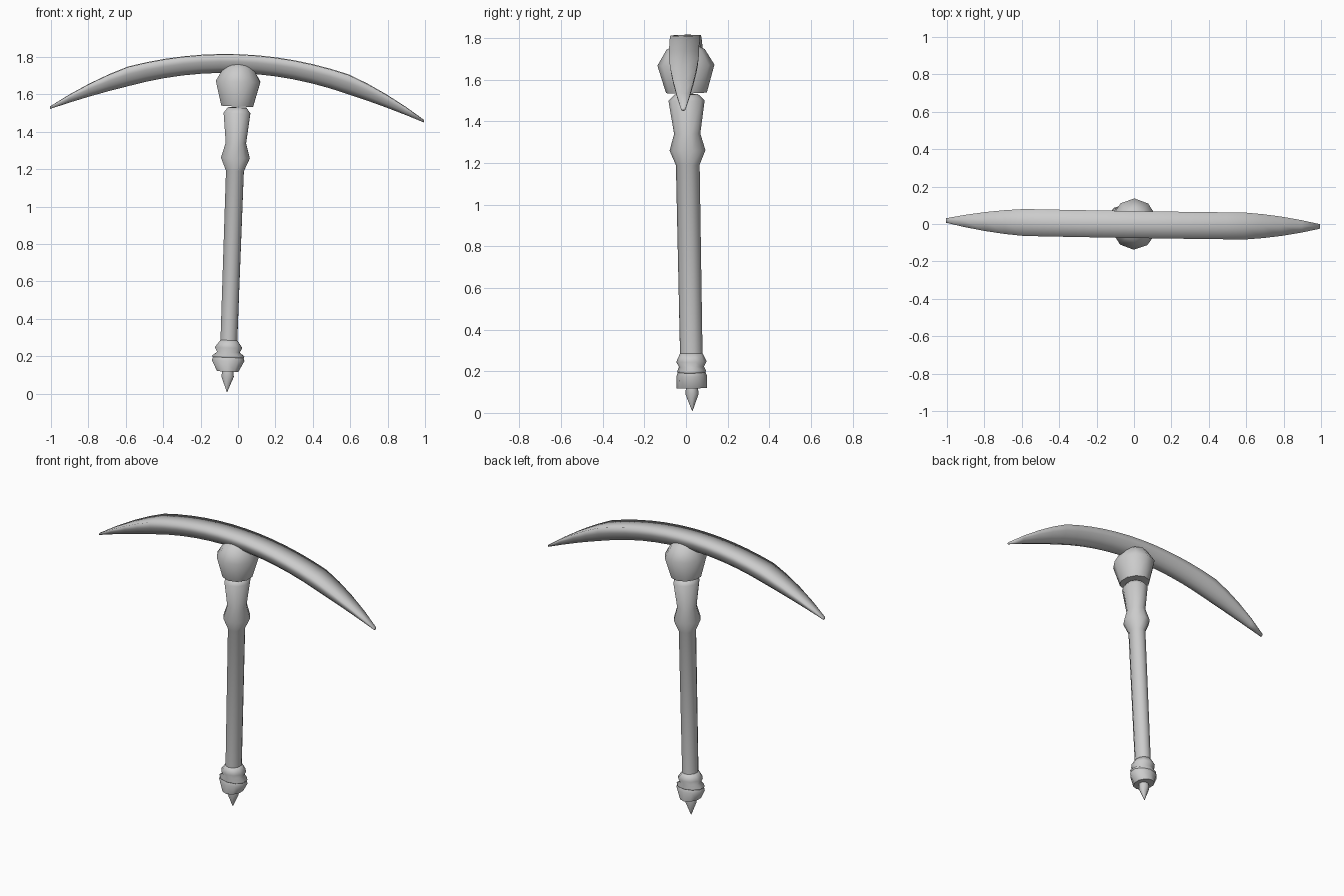
import bpy, bmesh
from math import sin, cos, pi, radians
from mathutils import Matrix, Vector

cube = bpy.data.objects.get("Cube")
if cube:
    bpy.data.objects.remove(cube, do_unlink=True)

gray = bpy.data.materials.new("plain gray")
gray.use_nodes = True
gray.diffuse_color = (0.6, 0.6, 0.6, 1)
gray.node_tree.nodes["Principled BSDF"].inputs["Base Color"].default_value = (0.6, 0.6, 0.6, 1)

# The whole tool leans slightly about the middle of its head
PIVOT = Vector((0, 0, 1.65))
LEAN = (Matrix.Translation(PIVOT) @ Matrix.Rotation(-0.016, 4, 'Z')
        @ Matrix.Rotation(0.036, 4, 'Y') @ Matrix.Rotation(0.018, 4, 'X')
        @ Matrix.Translation(-PIVOT))


def loft(name, rings, angle=180):
    """Skin a list of equal-length point rings and cap both ends."""
    bm = bmesh.new()
    rows = [[bm.verts.new(p) for p in ring] for ring in rings]
    count = len(rows[0])
    for a, b in zip(rows, rows[1:]):
        for i in range(count):
            j = (i + 1) % count
            bm.faces.new((a[i], a[j], b[j], b[i]))
    bm.faces.new(rows[0])
    bm.faces.new(rows[-1])
    bmesh.ops.recalc_face_normals(bm, faces=bm.faces)
    bm.transform(LEAN)
    mesh = bpy.data.meshes.new(name)
    bm.to_mesh(mesh)
    bm.free()
    mesh.materials.append(gray)
    obj = bpy.data.objects.new(name, mesh)
    bpy.context.collection.objects.link(obj)
    bpy.ops.object.select_all(action='DESELECT')
    obj.select_set(True)
    bpy.context.view_layer.objects.active = obj
    bpy.ops.object.shade_smooth_by_angle(angle=radians(angle))
    return obj


def turned(name, profile, sides=10, angle=75):
    """Oval turned part from (height, x radius, y radius) steps."""
    turn = [pi / 2 + 2 * pi * i / sides for i in range(sides)]
    return loft(name, [[(rx * cos(t), ry * sin(t), z) for t in turn]
                       for z, rx, ry in profile], angle)


# Handle: shaft, swelling, neck and flared top
turned("handle", [(0.27, 0.047, 0.054), (1.19, 0.05, 0.057), (1.26, 0.081, 0.086),
                  (1.34, 0.057, 0.063), (1.50, 0.075, 0.087), (1.53, 0.052, 0.055)])

# Collar rings above the pommel
turned("pommel_collar", [(0.285, 0.047, 0.054), (0.245, 0.077, 0.073),
                         (0.22, 0.063, 0.06), (0.20, 0.091, 0.07), (0.19, 0.085, 0.065)])

# Pommel and its spike
turned("pommel", [(0.195, 0.085, 0.066), (0.175, 0.091, 0.074), (0.118, 0.06, 0.073)], angle=50)
turned("pommel_spike", [(0.125, 0.03, 0.028), (0.09, 0.035, 0.032), (0.007, 0.001, 0.001)], angle=60)

# Socket that holds the blade
turned("head_socket", [(1.537, 0.089, 0.098), (1.67, 0.125, 0.137),
                       (1.745, 0.08, 0.092), (1.775, 0.03, 0.035)], angle=60)


# Blade: flat-topped, round-bellied section swept along an arc
def blade_ring(x):
    s = abs(x)
    if s <= 0.59:
        top = 1.813 - 0.087 * (s / 0.59) ** 2
        low = 1.714 - 0.092 * (s / 0.59) ** 2
        half = 0.072
    else:
        t = (s - 0.59) / 0.41
        bow = t * (1 - t)
        top = 1.726 - 0.228 * t + 0.06 * bow
        low = 1.622 - 0.136 * t + 0.02 * bow
        half = 0.072 - 0.06 * t + 0.035 * bow
    belly = [pi + pi * i / 8 for i in range(9)]
    ring = [(x, half * cos(a), top + (top - low) * sin(a)) for a in belly]
    return ring + [(x, 0, top + 0.002)]


inner = [0.59 * i / 6 for i in range(-6, 7)]
outer = [0.69, 0.79, 0.9, 1.0]
loft("blade", [blade_ring(x) for x in [-x for x in reversed(outer)] + inner + outer])
